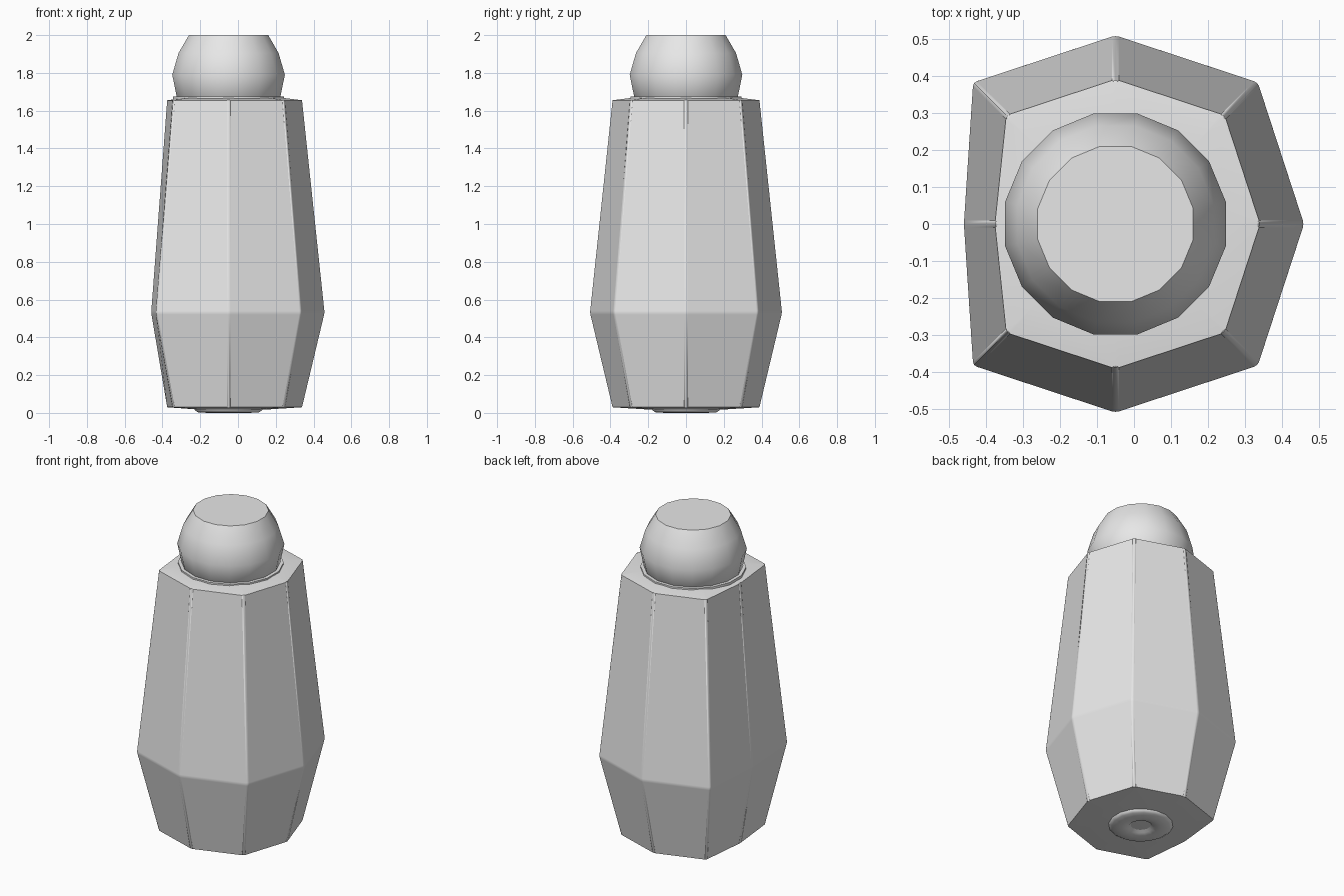
import bpy
import bmesh
import math

cube = bpy.data.objects.get("Cube")
if cube:
    bpy.data.objects.remove(cube)

grey = bpy.data.materials.new("light_grey")
grey.use_nodes = True
grey.diffuse_color = (0.8, 0.8, 0.8, 1)
grey.node_tree.nodes["Principled BSDF"].inputs["Base Color"].default_value = (0.8, 0.8, 0.8, 1)

AXIS_X = -0.05


def loft(name, rings, sharp_angle):
    """Skin a stack of equal-length rings and close both ends."""
    bm = bmesh.new()
    loops = [[bm.verts.new(p) for p in ring] for ring in rings]
    n = len(loops[0])
    for a, b in zip(loops, loops[1:]):
        for i in range(n):
            j = (i + 1) % n
            bm.faces.new((a[i], a[j], b[j], b[i]))
    bm.faces.new(loops[0][::-1])
    bm.faces.new(loops[-1])
    bmesh.ops.recalc_face_normals(bm, faces=bm.faces)
    for f in bm.faces:
        f.smooth = True
    for e in bm.edges:
        e.smooth = e.calc_face_angle(0) < math.radians(sharp_angle)
    mesh = bpy.data.meshes.new(name)
    bm.to_mesh(mesh)
    bm.free()
    mesh.materials.append(grey)
    obj = bpy.data.objects.new(name, mesh)
    bpy.context.collection.objects.link(obj)
    return obj


def circle(radius, z, sides=16):
    angles = [math.tau * (i + 0.5) / sides for i in range(sides)]
    return [(AXIS_X + radius * math.cos(a), radius * math.sin(a), z) for a in angles]


def octagon(scale, z, left_x=-0.41):
    outline = [(0.51, 0), (0.385, 0.383), (0, 0.51), (-0.385, 0.383),
               (left_x, 0), (-0.385, -0.383), (0, -0.51), (0.385, -0.383)]
    return [(AXIS_X + x * scale, y * scale, z) for x, y in outline]


# Faceted body with a low waist and gently domed ends
body = loft("body", [octagon(0.4, 0.018), octagon(0.766, 0.03, -0.425), octagon(1, 0.53),
                     octagon(0.766, 1.655, -0.425), octagon(0.56, 1.668)], 60)

# Narrow softened edges between the side facets only
bm = bmesh.new()
bm.from_mesh(body.data)
weight = bm.edges.layers.float.new("bevel_weight_edge")
for e in bm.edges:
    if all(abs(f.normal.z) < 0.7 for f in e.link_faces):
        e[weight] = 1
        e.smooth = True
bm.to_mesh(body.data)
bm.free()
bevel = body.modifiers.new("soft_edges", "BEVEL")
bevel.limit_method = "WEIGHT"
bevel.width = 0.01
bevel.segments = 2
bevel.harden_normals = True

# Thin collar under the knob
loft("collar", [circle(0.3, 1.64), circle(0.3, 1.675)], 30)

# Rounded knob with a flat top
loft("knob", [circle(r, z) for r, z in
              [(0.25, 1.64), (0.28, 1.675), (0.304, 1.79), (0.27, 1.905), (0.214, 2.0)]], 35)

# Low rounded foot with a central dimple
loft("foot", [circle(r, z) for r, z in
              [(0.05, 0.025), (0.07, 0.005), (0.11, 0), (0.165, 0.003),
               (0.183, 0.015), (0.183, 0.04)]], 75)
